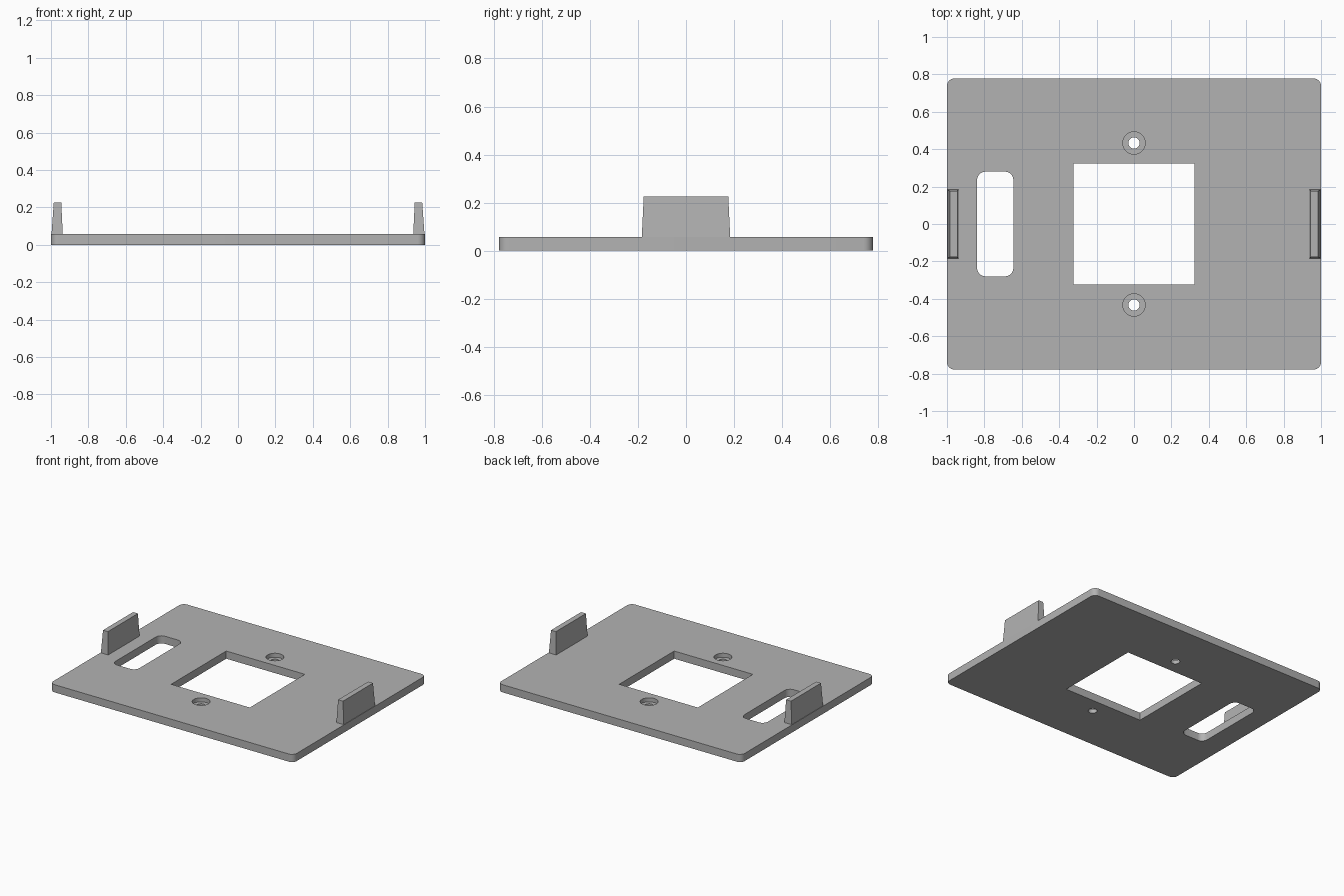
import bpy, bmesh, math

cube = bpy.data.objects.get("Cube")
if cube:
    bpy.data.objects.remove(cube, do_unlink=True)

THICK = 0.057   # plate thickness
TOP = 0.225     # tab height

grey = bpy.data.materials.new("light grey")
grey.use_nodes = True
colour = (0.45, 0.45, 0.45, 1)
grey.diffuse_color = colour
grey.node_tree.nodes["Principled BSDF"].inputs["Base Color"].default_value = colour


def rounded_outline(cx, cy, hx, hy, r, steps=8):
    """Counter-clockwise rectangle with rounded corners."""
    if r == 0:
        return [(cx + sx * hx, cy + sy * hy) for sx, sy in ((1, 1), (-1, 1), (-1, -1), (1, -1))]
    pts = []
    for q, (sx, sy) in enumerate(((1, 1), (-1, 1), (-1, -1), (1, -1))):
        for i in range(steps + 1):
            a = math.pi / 2 * (q + i / steps)
            pts.append((cx + sx * (hx - r) + r * math.cos(a), cy + sy * (hy - r) + r * math.sin(a)))
    return pts


def circle(cx, cy, r, n=40):
    return [(cx + r * math.cos(math.tau * i / n), cy + r * math.sin(math.tau * i / n)) for i in range(n)]


def loft(name, lower, upper, z0, z1):
    """Solid between two matching outlines."""
    bm = bmesh.new()
    a = [bm.verts.new((x, y, z0)) for x, y in lower]
    b = [bm.verts.new((x, y, z1)) for x, y in upper]
    bm.faces.new(a[::-1])
    bm.faces.new(b)
    for i in range(len(a)):
        j = (i + 1) % len(a)
        bm.faces.new((a[i], a[j], b[j], b[i]))
    mesh = bpy.data.meshes.new(name)
    bm.to_mesh(mesh)
    bm.free()
    mesh.materials.append(grey)
    obj = bpy.data.objects.new(name, mesh)
    bpy.context.collection.objects.link(obj)
    return obj


def cut(target, name, outline, z0=-0.1, z1=0.3):
    cutter = loft(name, outline, outline, z0, z1)
    cutter.hide_render = True
    bpy.context.view_layer.objects.active = target
    mod = target.modifiers.new(name, "BOOLEAN")
    mod.operation, mod.solver, mod.object = "DIFFERENCE", "EXACT", cutter
    bpy.ops.object.modifier_apply(modifier=mod.name)
    bpy.data.objects.remove(cutter, do_unlink=True)


# Base plate with rounded corners
edge = rounded_outline(0, 0, 1, 0.778, 0.04)
plate = loft("base_plate", edge, edge, 0, THICK)

# Square window and rounded slot
cut(plate, "window_cutter", rounded_outline(0, 0, 0.323, 0.323, 0))
cut(plate, "slot_cutter", rounded_outline(-0.742, 0, 0.097, 0.28, 0.045))

# Counterbored screw holes
for side in (-1, 1):
    cut(plate, "counterbore_cutter", circle(0, side * 0.433, 0.06), THICK - 0.03)
    cut(plate, "screw_hole_cutter", circle(0, side * 0.433, 0.03))

# Tapered tabs on the left and right edges
for name, side in (("left_tab", 1), ("right_tab", -1)):
    loft(name, rounded_outline(side * 0.967, 0, 0.03, 0.184, 0),
         rounded_outline(side * 0.965, 0, 0.02, 0.176, 0), THICK, TOP)

# Smooth only the curved walls
bpy.ops.object.select_all(action="DESELECT")
plate.select_set(True)
bpy.context.view_layer.objects.active = plate
bpy.ops.object.shade_smooth_by_angle(angle=math.radians(30))
